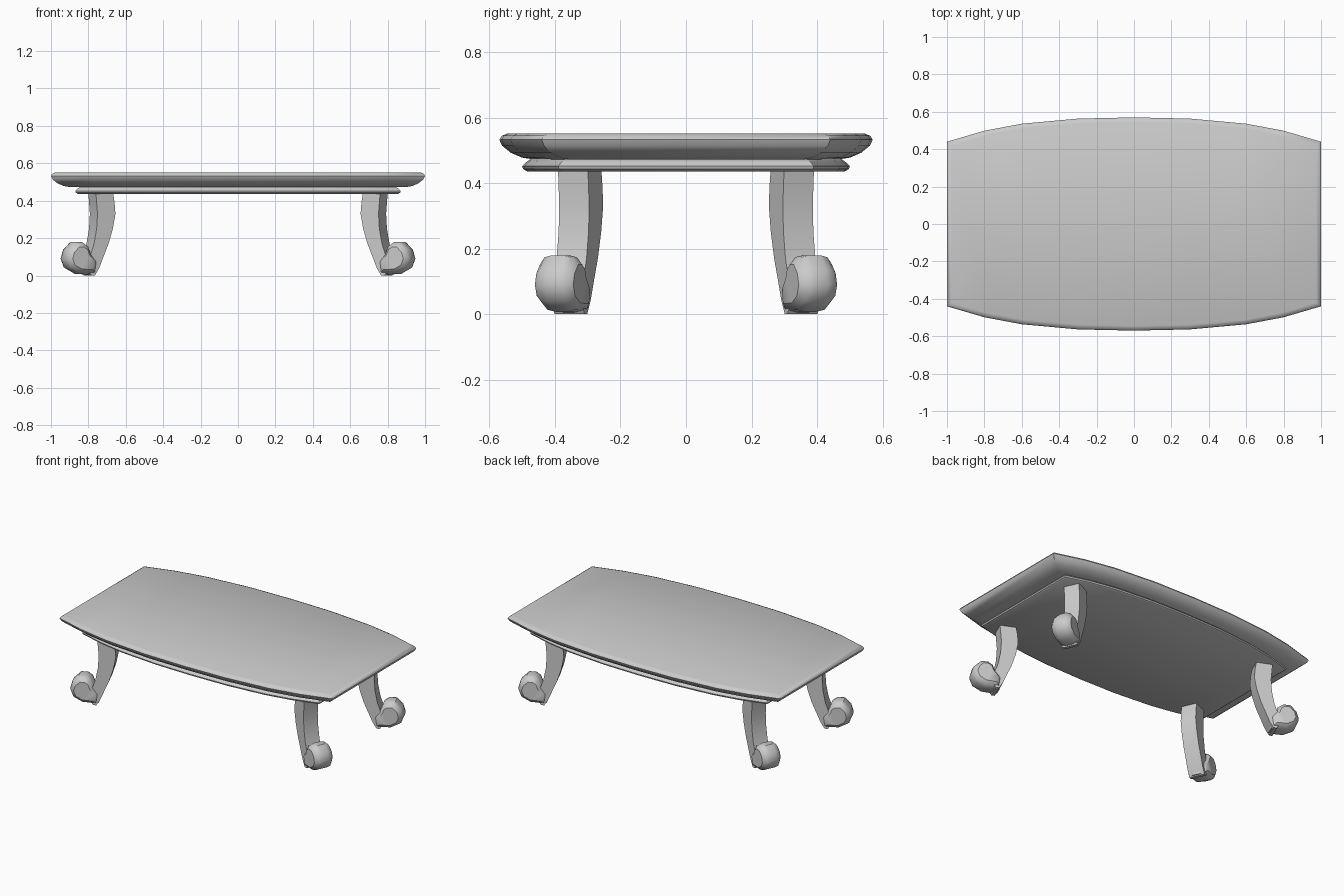
import bpy, bmesh, math
from mathutils import Vector

if "Cube" in bpy.data.objects:
    bpy.data.objects.remove(bpy.data.objects["Cube"])


def loft(name, rings, smooth=40):
    """Skin a stack of closed rings and cap both ends."""
    bm = bmesh.new()
    loops = [[bm.verts.new(p) for p in ring] for ring in rings]
    n = len(loops[0])
    for a, b in zip(loops, loops[1:]):
        for i in range(n):
            j = (i + 1) % n
            bm.faces.new((a[i], a[j], b[j], b[i]))
    bm.faces.new(loops[0])
    bm.faces.new(loops[-1])
    bmesh.ops.recalc_face_normals(bm, faces=bm.faces)
    mesh = bpy.data.meshes.new(name)
    bm.to_mesh(mesh)
    bm.free()
    obj = bpy.data.objects.new(name, mesh)
    bpy.context.collection.objects.link(obj)
    bpy.ops.object.select_all(action='DESELECT')
    obj.select_set(True)
    bpy.context.view_layer.objects.active = obj
    bpy.ops.object.shade_smooth_by_angle(angle=math.radians(smooth))
    return obj


def bowed_slab(name, half_x, y_end, y_mid, profile):
    """Straight-ended slab with bowed long sides; profile is (inset, z)."""
    steps = [(-1, 0), (-.8, .45), (-.6, .74), (-.3, .95), (0, 1),
             (.3, .95), (.6, .74), (.8, .45), (1, 0)]
    rings = []
    for inset, z in profile:
        fx, fy = half_x - inset, 1 - inset / y_mid
        side = [(t * fx, (y_end + (y_mid - y_end) * b) * fy) for t, b in steps]
        rings.append([(x, -y, z) for x, y in side]
                     + [(x, y, z) for x, y in reversed(side)])
    return loft(name, rings)


# Table top and the moulding beneath it
bowed_slab("table_top", 1.0, .44, .57,
           [(.11, .472), (.07, .478), (.035, .493), (.008, .515),
            (0, .533), (.008, .545), (.025, .552)])
bowed_slab("under_moulding", .87, .39, .50,
           [(.015, .436), (.003, .443), (0, .452), (.012, .464), (.025, .474)])

# Legs lean outward along a diagonal: (z, inner, outer) along that direction
ANGLE = math.radians(24)
OUT = Vector((math.cos(ANGLE), -math.sin(ANGLE), 0))
ACROSS = Vector((math.sin(ANGLE), math.cos(ANGLE), 0))
ORIGIN = Vector((.735, -.325, 0))
LEG = [(.45, -.05, .05), (.39, -.06, .045), (.33, -.065, .04),
       (.25, -.05, .045), (.17, -.025, .06), (.10, .005, .085),
       (.04, .03, .10), (0, .055, .075)]
FOOT = [(.045, .005), (.035, .07), (.075, .12), (.09, .16), (.12, .18),
        (.165, .18), (.205, .14), (.22, .09), (.20, .04), (.14, .008)]
FOOT_CENTRE = (.13, .09)


def place(u, v, z, sx, sy):
    p = ORIGIN + OUT * u + ACROSS * v
    return (p.x * sx, p.y * sy, z)


for fb, sy in (("front", 1), ("back", -1)):
    for lr, sx in (("right", 1), ("left", -1)):
        # Curved square leg
        loft(f"{fb}_{lr}_leg",
             [[place(u, v, z, sx, sy) for u, v in
               ((a, -.05), (b, -.05), (b, .05), (a, .05))] for z, a, b in LEG])
        # Scrolled foot, narrowing towards its sides
        cu, cz = FOOT_CENTRE
        loft(f"{fb}_{lr}_foot",
             [[place(cu + (u - cu) * s, v, cz + (z - cz) * s, sx, sy)
               for u, z in FOOT]
              for v, s in ((-.064, .68), (-.045, .93), (-.02, 1),
                           (.02, 1), (.045, .93), (.064, .68))])
